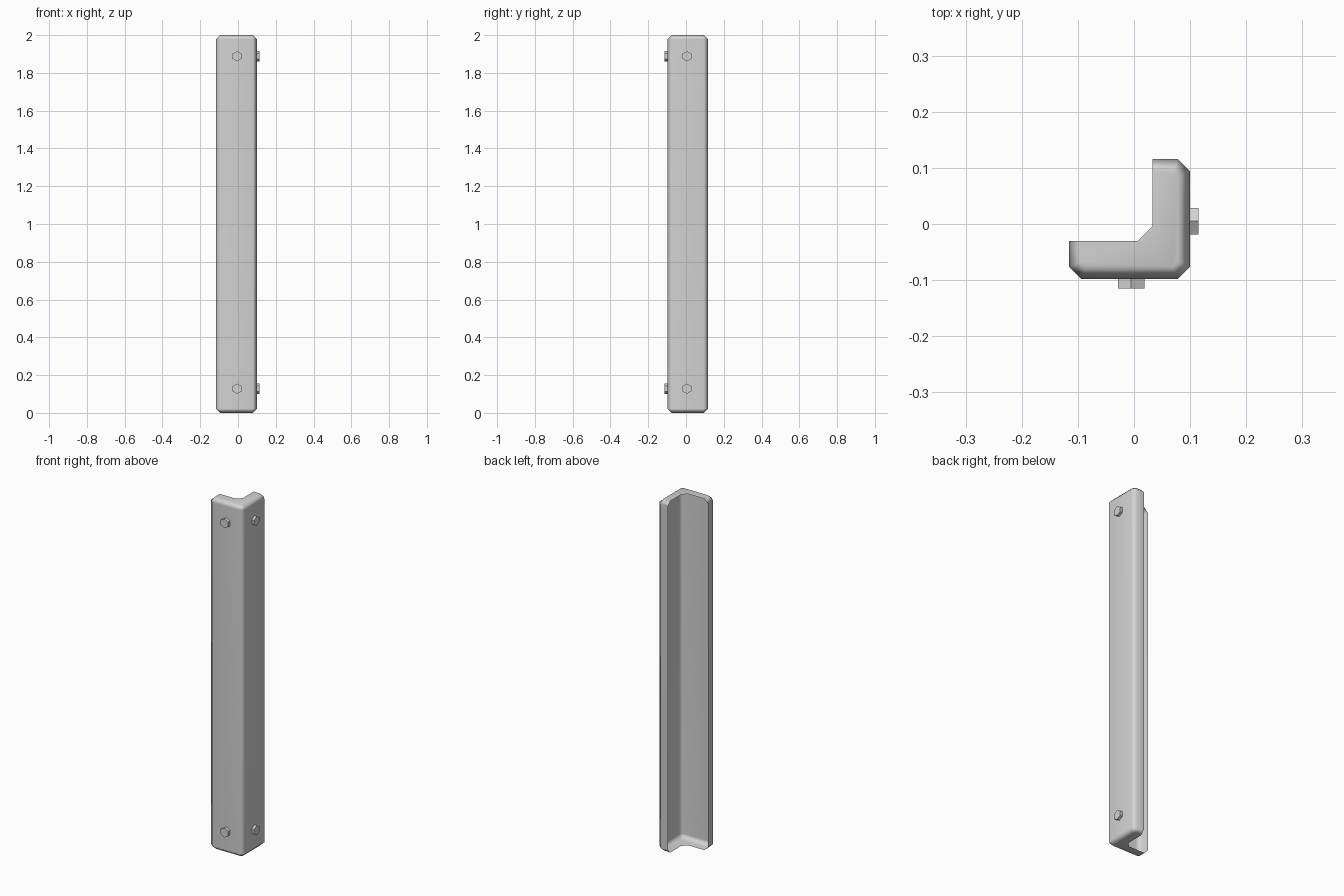
import bpy, bmesh, math
from mathutils import Matrix, Vector

cube = bpy.data.objects.get("Cube")
if cube:
    bpy.data.objects.remove(cube)

steel = bpy.data.materials.new("light_grey")
steel.use_nodes = True
colour = (0.65, 0.65, 0.65, 1)
steel.diffuse_color = colour
steel.node_tree.nodes["Principled BSDF"].inputs["Base Color"].default_value = colour

HEIGHT, CUT, FILLET = 2.0, 0.022, 0.026
OUT_X, OUT_Y = 0.1, -0.098      # outer walls
IN_X, IN_Y = 0.033, -0.03       # inner edge of the rims
END_X, END_Y = -0.116, 0.116    # ends of the two legs


def finish(bm, name, angle):
    mesh = bpy.data.meshes.new(name)
    bm.to_mesh(mesh)
    bm.free()
    mesh.materials.append(steel)
    obj = bpy.data.objects.new(name, mesh)
    bpy.context.collection.objects.link(obj)
    bpy.ops.object.select_all(action="DESELECT")
    obj.select_set(True)
    bpy.context.view_layer.objects.active = obj
    bpy.ops.object.shade_smooth_by_angle(angle=math.radians(angle))
    return obj


def outline(inset):
    """L-shaped section with its outer sides moved in by inset."""
    c = CUT - inset * (2 - math.sqrt(2))
    x0, x1 = END_X + inset, OUT_X - inset
    y0, y1 = OUT_Y + inset, END_Y - inset
    return [(x0, IN_Y), (x0, y0 + c), (x0 + c, y0), (x1 - c, y0),
            (x1, y0 + c), (x1, y1 - c), (x1 - c, y1), (IN_X, y1),
            (IN_X, IN_Y + FILLET), (IN_X - FILLET, IN_Y)]


# Hollow corner guard: a shell open on its inner side, with chamfered rims
bm = bmesh.new()
rings = []
for z, inset in ((0, CUT), (CUT, 0), (HEIGHT - CUT, 0), (HEIGHT, CUT)):
    points = outline(inset)
    if inset == 0:
        points = points[:8]     # the inner corner exists only on the rims
    rings.append([bm.verts.new((x, y, z)) for x, y in points])
for low, high in zip(rings, rings[1:]):
    for i in range(7):
        bm.faces.new((low[i], low[i + 1], high[i + 1], high[i]))
bm.faces.new(rings[0][::-1])
bm.faces.new(rings[-1])
guard = finish(bm, "corner_guard", 50)
guard.modifiers.new("even_shading", "WEIGHTED_NORMAL").keep_sharp = True


# Hexagonal bolt heads standing on the outer walls
def bolt(name, start, end):
    bm = bmesh.new()
    axis = start - end
    # Local x stays vertical so a hexagon corner points up
    up = Vector((0, 0, 1))
    direction = axis.normalized()
    turn = Matrix((up, direction.cross(up), direction)).transposed().to_4x4()
    bmesh.ops.create_cone(bm, cap_ends=True, segments=6, radius1=0.027,
                          radius2=0.027, depth=axis.length)
    # Put a corner exactly on local x
    v = max(bm.verts, key=lambda p: p.co.x).co
    spin = Matrix.Rotation(-math.atan2(v.y, v.x), 4, "Z")
    bm.transform(Matrix.Translation((start + end) / 2) @ turn @ spin)
    finish(bm, name, 30)


for level, z in (("lower", 0.128), ("upper", 1.888)):
    bolt(level + "_front_bolt", Vector((-0.005, -0.115, z)), Vector((-0.005, OUT_Y, z)))
    bolt(level + "_side_bolt", Vector((0.115, 0.005, z)), Vector((OUT_X, 0.005, z)))
